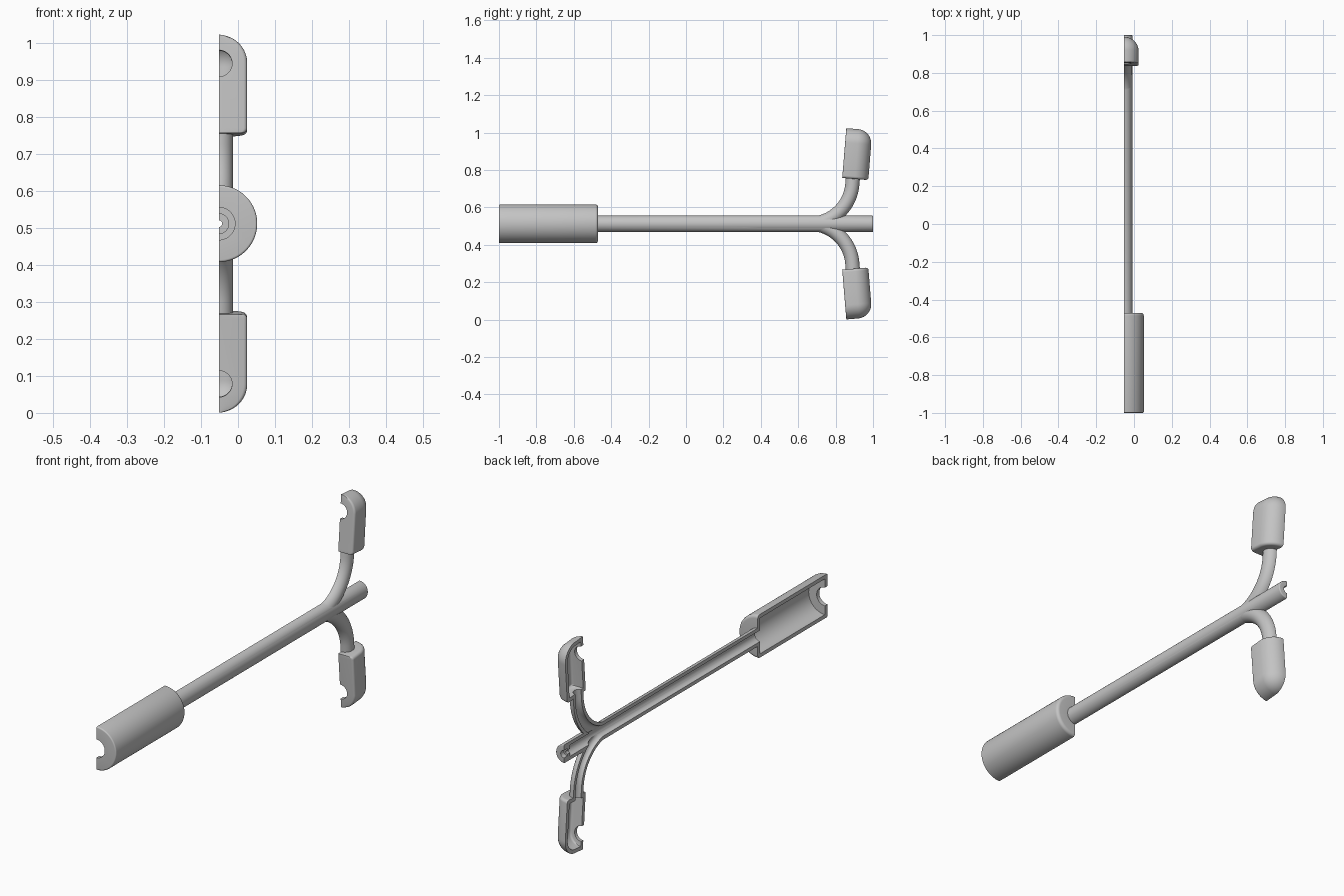
import bpy, bmesh, math
from mathutils import Vector, Matrix

if "Cube" in bpy.data.objects:
    bpy.data.objects.remove(bpy.data.objects["Cube"])

CX, CZ = -0.052, 0.512          # axis of the shaft, lying in the cut plane
WALL = 0.018

grey = bpy.data.materials.new("light_grey")
grey.diffuse_color = (0.55, 0.55, 0.55, 1)
grey.use_nodes = True
grey.node_tree.nodes["Principled BSDF"].inputs["Base Color"].default_value = grey.diffuse_color


def loft(name, rings):
    """Closed solid through a list of equal-length rings."""
    bm = bmesh.new()
    rows = [[bm.verts.new(p) for p in ring] for ring in rings]
    n = len(rows[0])
    for a, b in zip(rows, rows[1:]):
        for i in range(n):
            bm.faces.new((a[i], a[(i + 1) % n], b[(i + 1) % n], b[i]))
    bm.faces.new(rows[0])
    bm.faces.new(rows[-1])
    bmesh.ops.recalc_face_normals(bm, faces=bm.faces)
    me = bpy.data.meshes.new(name)
    bm.to_mesh(me)
    bm.free()
    ob = bpy.data.objects.new(name, me)
    bpy.context.collection.objects.link(ob)
    me.materials.append(grey)
    return ob


def sweep(name, stations, n=40):
    """Round tube through (y, z, tilt, radius) stations in the cut plane."""
    rings = []
    for y, z, t, r in stations:
        up = Vector((0, -math.sin(t), math.cos(t)))
        ring = []
        for i in range(n):
            a = math.tau * (i + 0.5) / n
            ring.append(Vector((CX, y, z)) + r * (math.cos(a) * Vector((1, 0, 0)) + math.sin(a) * up))
        rings.append(ring)
    return loft(name, rings)


def lathe(name, profile, n=64):
    return sweep(name, [(y, CZ, 0, r) for y, r in profile], n)


def fillet(y, r, f, sign):
    """Quarter-round edge on a lathe profile; sign -1 opens, +1 closes."""
    pts = [(y - f + f * math.sin(a), r - f + f * math.cos(a))
           for a in (k * math.pi / 10 for k in range(6))]
    return pts if sign > 0 else [(2 * y - p, q) for p, q in reversed(pts)]


def arm(name, side, r):
    """Curved branch leaving the shaft and running into a head."""
    R, st = 0.23, []
    for k in range(25):
        t = math.radians(85.3 * k / 24)
        st.append((0.66 + R * math.sin(t), CZ + side * R * (1 - math.cos(t)), side * t, r))
    y, z, t, _ = st[-1]
    st.append((y + 0.065 * math.cos(t), z + 0.065 * math.sin(t), t, r))
    return sweep(name, st)


def place(ob, side):
    """Stand a head-space object on its tilted base, mirrored for the lower side."""
    m = Matrix.Translation((CX, 0.898, 0.752)) @ Matrix.Rotation(math.radians(-4.7), 4, 'X')
    if side < 0:
        m = Matrix.Translation((0, 0, 2 * CZ)) @ Matrix.Diagonal((1, 1, -1, 1)) @ m
    ob.data.transform(m)
    if side < 0:
        ob.data.flip_normals()
    return ob


def head(name, side, w, d, h0, h1, f):
    """Flat-fronted pod: round back, domed top, softened base."""
    levels = [(h0 + f * (1 - math.cos(a)), w - f + f * math.sin(a))
              for a in (k * math.pi / 10 for k in range(6))]
    levels += [(h1 - w + w * math.sin(a), w * math.cos(a))
               for a in (k * math.pi / 2 / 16 for k in range(16))]
    levels.append((h1, 0.002))
    rings = []
    for h, r in levels:
        c = min(0.01, r * 0.5)
        corner = [(r - c + c * math.cos(a), -d + c - c * math.sin(a))
                  for a in (k * math.pi / 8 for k in range(5))]
        back = [(r * math.cos(a), r * math.sin(a))
                for a in (math.pi * (k + 0.5) / 26 for k in range(26))]
        outline = [(-x, y) for x, y in corner[::-1]] + corner[::-1] + back
        outline = outline[5:] + outline[:5][::-1]
        rings.append([(x, y, h) for x, y in outline])
    return place(loft(name, rings), side)


def port(name, side):
    """Round opening through the flat front of a head."""
    n, rings = 40, []
    for y in (-0.1, -0.03):
        rings.append([(0.036 * math.cos(math.tau * (i + .5) / n), y,
                       0.189 + 0.036 * math.sin(math.tau * (i + .5) / n)) for i in range(n)])
    return place(loft(name, rings), side)


def boolean(target, tool, op):
    bpy.context.view_layer.objects.active = target
    mod = target.modifiers.new(op, 'BOOLEAN')
    mod.operation, mod.solver, mod.object = op, 'EXACT', tool
    bpy.ops.object.modifier_apply(modifier=mod.name)
    bpy.data.objects.remove(tool)


# Grip and shaft
body = lathe("half_shell_handle", fillet(-1.0, 0.104, 0.006, -1) + fillet(-0.47, 0.104, 0.015, 1)
             + [(-0.47, 0.044)] + fillet(1.0, 0.044, 0.005, 1))

# Branch arms and heads
for s in (1, -1):
    boolean(body, arm("branch_arm", s, 0.038), 'UNION')
    boolean(body, head("head", s, 0.077, 0.063, 0, 0.267, 0.014), 'UNION')

# Hollow interior: grip cavity, shaft bore and end hole
boolean(body, lathe("bore", [(-1.02, 0.044), (-0.98, 0.044), (-0.98, 0.086), (-0.488, 0.086),
                             (-0.488, 0.027), (0.955, 0.027), (0.955, 0.009), (0.975, 0.009),
                             (0.975, 0.018), (1.02, 0.018)]), 'DIFFERENCE')
for s in (1, -1):
    boolean(body, arm("arm_bore", s, 0.022), 'DIFFERENCE')
    boolean(body, head("head_cavity", s, 0.077 - WALL, 0.063 - WALL, WALL, 0.267 - WALL, 0.006), 'DIFFERENCE')
    boolean(body, port("head_port", s), 'DIFFERENCE')

# Split along the middle, keeping one half
bpy.ops.mesh.primitive_cube_add(size=4, location=(CX - 2, 0, 0.5))
boolean(body, bpy.context.object, 'DIFFERENCE')

bpy.ops.object.select_all(action='DESELECT')
body.select_set(True)
bpy.context.view_layer.objects.active = body
bpy.ops.object.shade_smooth_by_angle(angle=math.radians(30))
